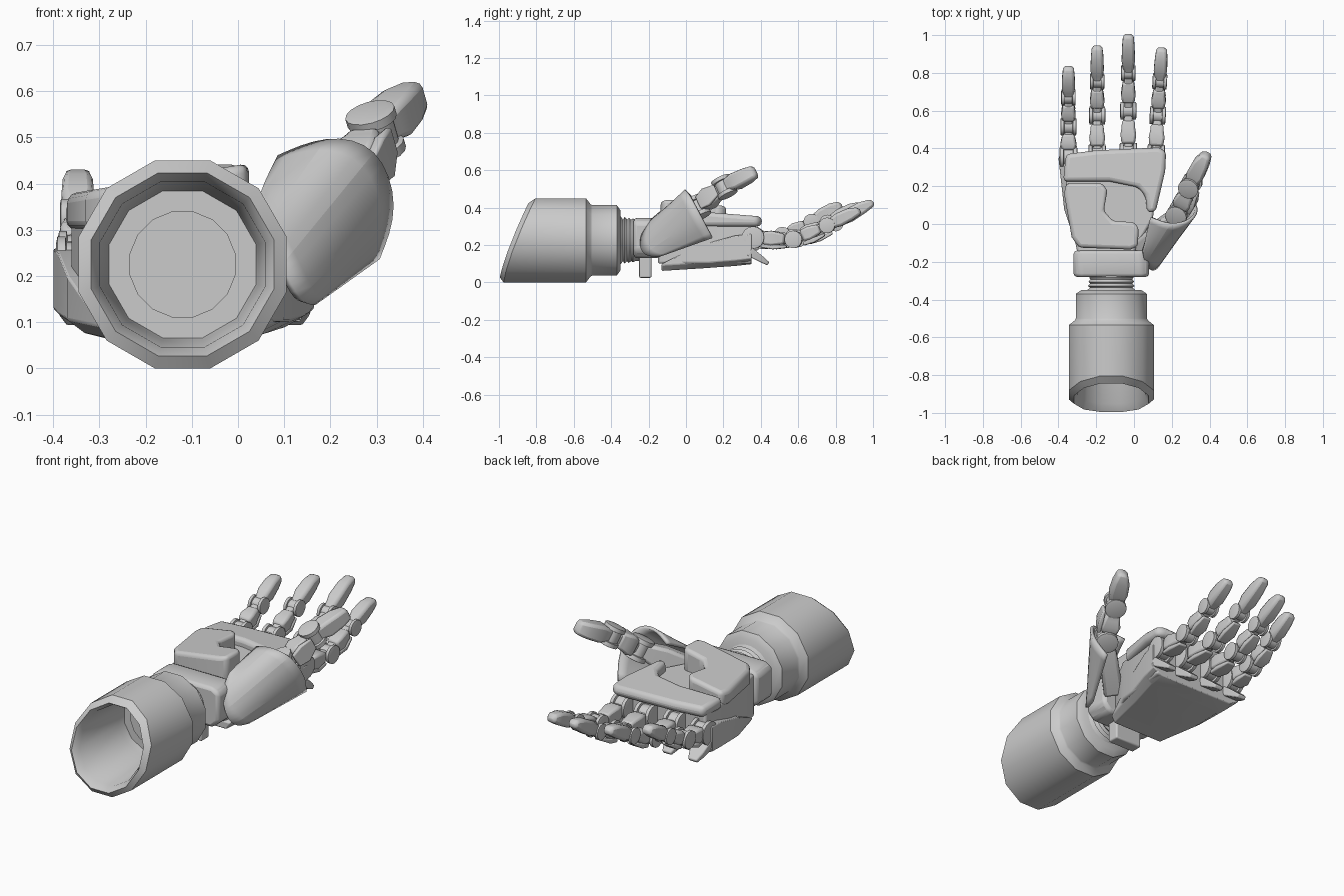
import bpy, bmesh, math
from mathutils import Vector as V

if "Cube" in bpy.data.objects:
    bpy.data.objects.remove(bpy.data.objects["Cube"])


def finish(name, bm, bevel=0, angle=35, segs=2):
    bmesh.ops.recalc_face_normals(bm, faces=bm.faces)
    me = bpy.data.meshes.new(name)
    bm.to_mesh(me)
    bm.free()
    ob = bpy.data.objects.new(name, me)
    bpy.context.collection.objects.link(ob)
    if bevel:
        m = ob.modifiers.new("bevel", 'BEVEL')
        m.width, m.segments, m.limit_method = bevel, segs, 'ANGLE'
    bpy.ops.object.select_all(action='DESELECT')
    bpy.context.view_layer.objects.active = ob
    ob.select_set(True)
    bpy.ops.object.shade_smooth_by_angle(angle=math.radians(angle))
    return ob


def loft(name, rings, bevel=0, caps=True, segs=2):
    bm = bmesh.new()
    rows = [[bm.verts.new(p) for p in r] for r in rings]
    n = len(rows[0])
    for a, b in zip(rows, rows[1:]):
        for i in range(n):
            bm.faces.new((a[i], a[(i + 1) % n], b[(i + 1) % n], b[i]))
    if caps:
        bm.faces.new(rows[0])
        bm.faces.new(rows[-1])
    return finish(name, bm, bevel, segs=segs)


def prism(name, pts, bottom, top, bevel):
    """Outline in x, y raised between a bottom height and a top height function."""
    return loft(name, [[(x, y, bottom) for x, y in pts],
                       [(x, y, top(x, y)) for x, y in pts]], bevel, segs=3)


def bar(name, a, b, side, secs, bevel=0.01):
    """Rectangular bar from a to b; secs are (t, width, height, lift)."""
    a, b = V(a), V(b)
    d = b - a
    up = side.cross(d).normalized()
    rings = []
    for t, w, h, o in secs:
        c = a + d * t + up * o
        rings.append([c + side * sx * w / 2 + up * sz * h / 2
                      for sx, sz in ((-1, -1), (1, -1), (1, 1), (-1, 1))])
    return loft(name, rings, bevel)


def drum(name, c, axis, r, w, n=16):
    """Hinge drum with a raised round cap on each end."""
    c, axis = V(c), axis.normalized()
    u = axis.orthogonal().normalized()
    v = axis.cross(u)
    prof = [(-.5, .75), (-.47, 1), (-.28, 1), (-.26, .8), (.26, .8), (.28, 1), (.47, 1), (.5, .75)]
    return loft(name, [[c + axis * k * w + (u * math.cos(2 * math.pi * i / n) +
                        v * math.sin(2 * math.pi * i / n)) * r * s for i in range(n)]
                       for k, s in prof])


# Forearm sleeve: twelve-sided, hollow, with a slanted mouth
CX, CZ = -0.12, 0.225


def ring(y, r, slant=0, n=12):
    out = []
    for i in range(n):
        t = 2 * math.pi * (i + .5) / n
        x, z = CX + r * math.cos(t), CZ + r * math.sin(t)
        out.append((x, y + slant * (max(z, 0) / .45) ** 1.3, z))
    return out


R = 0.225 / math.cos(math.pi / 12)
loft("forearm_sleeve", [ring(-.56, .01), ring(-.56, .165), ring(-.6, .17), ring(-.96, .185, .17),
                        ring(-1, .205, .17), ring(-.975, R, .17), ring(-.535, R), ring(-.51, .2),
                        ring(-.5, .195), ring(-.37, .195), ring(-.35, .165), ring(-.35, .01)])
loft("socket_plate", [ring(-.57, .117, n=16), ring(-.55, .117, n=16)])

# Wrist bellows and wrist block
bellows = [(-.36, .13)]
for i in range(4):
    bellows += [(-.35 + i * .022, .13 - i * .004), (-.337 + i * .022, .112)]
loft("wrist_bellows", [ring(y, r, n=24) for y, r in bellows + [(-.25, .11)]])
loft("wrist_block", [[(-.32, y, .17), (-.27, y, .13), (.04, y, .13), (.08, y, .17),
                      (.08, y, .32), (.04, y, .345), (-.28, y, .345), (-.32, y, .32)]
                     for y in (-.28, -.14)], .018)
prism("wrist_tab", [(-.2, -.25), (-.04, -.25), (-.04, -.185), (-.2, -.185)], .025,
      lambda x, y: .16, .008)

# Palm: back shell, core, and two cushions
loft("hand_back_shell", [[(l + i, y, z0), (r - i, y, z0), (r, y, z0 + .03), (r, y, z1),
                          (r - .03, y, z1), (l + .03, y, z1), (l, y, z1), (l, y, z0 + .03)]
                         for y, l, r, z0, z1, i in ((-.13, -.3, .04, .062, .1, .02),
                                                    (.08, -.37, .1, .075, .2, .04),
                                                    (.26, -.39, .15, .088, .25, .05),
                                                    (.35, -.40, .165, .098, .26, .06))], .008)
prism("palm_core", [(-.3, -.15), (.0, -.15), (.1, .03), (.14, .35), (-.36, .35), (-.36, .15)],
      .1, lambda x, y: .325, .012)
prism("palm_upper_cushion", [(-.375, .225), (-.36, .37), (-.2, .39), (.13, .405), (.17, .385),
                             (.165, .28), (.115, .065), (.07, .06), (.06, .15), (.02, .195),
                             (-.13, .225)],
      .3, lambda x, y: .385 - .08 * y, .025)
prism("palm_heel_cushion", [(-.36, .215), (-.17, .215), (-.14, .18), (-.16, .07), (-.11, .015),
                            (.0, .01), (.025, -.02), (.02, -.12), (-.02, -.135), (-.29, -.125),
                            (-.33, -.07), (-.37, .16)],
      .3, lambda x, y: .44 + .17 * x, .028)


def digit(name, joints, side, w, r):
    """Chain of phalanges with hinge drums; the last one is the fingertip."""
    last = len(joints) - 2
    for i, (a, b) in enumerate(zip(joints, joints[1:])):
        k = 1 - .09 * i
        drum(f"{name}_joint_{i}", a, side, r[i], w * k * 1.12)
        if i < last:
            bar(f"{name}_link_{i}", a, b, side, [(0, w * .55, w * .6, 0), (1, w * .5, w * .55, 0)])
            bar(f"{name}_phalanx_{i}", a, b, side,
                [(.24, w * k * .85, w * k * .8, 0), (.45, w * k, w * k * .95, 0),
                 (.62, w * k * .85, w * k * .8, 0), (.78, w * k * .8, w * k * .65, 0)], .012)
            bar(f"{name}_back_plate_{i}", a, b, side,
                [(.2, w * k * .7, .02, -w * .5), (.5, w * k * .95, .025, -w * .54),
                 (.84, w * k * .6, .015, -w * .48)], .006)
        else:
            bar(f"{name}_tip", a, b, side,
                [(0, w * .6, w * .6, 0), (.22, w * .72, w * .75, 0), (.36, w * .84, w * .88, 0),
                 (.7, w * .78, w * .8, 0), (.92, w * .68, w * .55, -.004),
                 (1, w * .5, w * .34, -.008)], .014)


# Four fingers: base x, tip x, and (y, z) of the joints and tip
fingers = {
    "index": (.115, .147, [(.36, .24), (.575, .23), (.755, .305), (.93, .39)]),
    "middle": (-.03, -.03, [(.37, .235), (.6, .235), (.8, .315), (1.0, .435)]),
    "ring": (-.195, -.195, [(.36, .235), (.575, .24), (.755, .32), (.94, .42)]),
    "little": (-.347, -.347, [(.355, .225), (.515, .25), (.67, .325), (.83, .422)]),
}
for name, (x0, x1, yz) in fingers.items():
    n = len(yz) - 1
    pts = [V((x0 + (x1 - x0) * i / n, y, z)) for i, (y, z) in enumerate(yz)]
    side = V((pts[-1].y - pts[0].y, pts[0].x - pts[-1].x, 0)).normalized()
    digit(name + "_finger", pts, side, .084, (.06, .047, .042))
    bar(name + "_knuckle_flap", (x0, .34, .165), (x0, .44, .1), V((1, 0, 0)),
        [(0, .1, .05, 0), (.6, .08, .035, 0), (1, .05, .02, 0)], .006)

# Thumb: metacarpal, phalanges and hinge
t_axis = V((-.25, -.42, .87)).normalized()
thumb = [V((.235, .06, .4)), V((.298, .205, .51)), V((.382, .375, .595))]
digit("thumb", thumb, t_axis, .105, (.058, .055))
bar("thumb_metacarpal", (.03, -.13, .25), thumb[0], t_axis,
    [(0, .13, .1, 0), (.6, .12, .09, 0), (1, .07, .07, 0)], .015)

# Thumb guard: curved shell around the metacarpal
wrist_end = [(.045, -.14, .37), (.055, -.21, .31), (.09, -.25, .22), (.13, -.23, .14), (.16, -.14, .14)]
thumb_end = [(.09, .035, .455), (.19, -.01, .50), (.30, .01, .485), (.345, .08, .35), (.3, .14, .24)]
bm = bmesh.new()
rows = [[bm.verts.new(V(p).lerp(V(q), t)) for p, q in zip(wrist_end, thumb_end)] for t in (0, .5, 1)]
for a, b in zip(rows, rows[1:]):
    for i in range(4):
        bm.faces.new((a[i], a[i + 1], b[i + 1], b[i]))
guard = finish("thumb_guard", bm)
sub = guard.modifiers.new("curve", 'SUBSURF')
sub.levels = sub.render_levels = 2
sub.boundary_smooth = 'PRESERVE_CORNERS'
sol = guard.modifiers.new("thickness", 'SOLIDIFY')
sol.thickness, sol.offset = .016, 0
